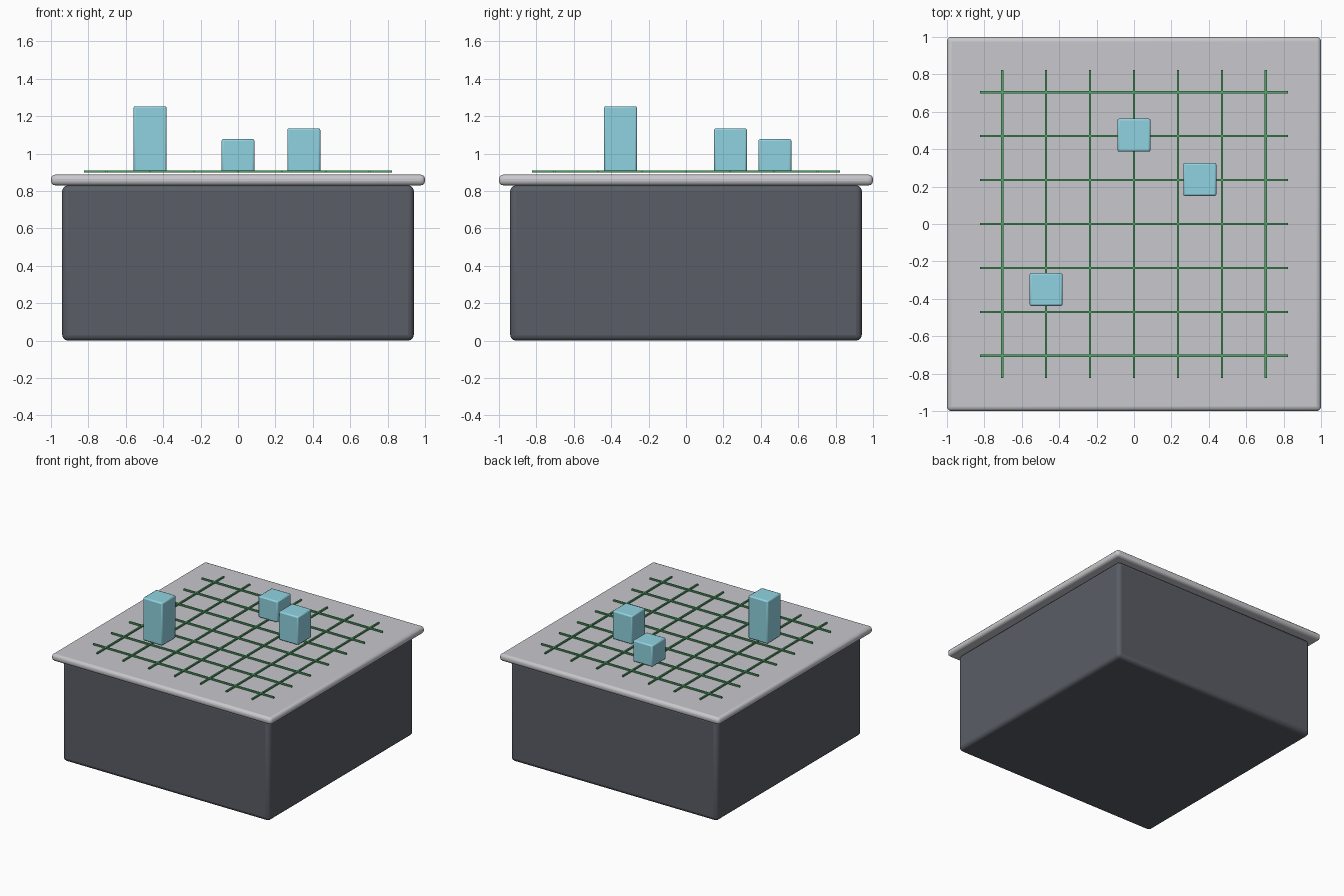
import bpy

if "Cube" in bpy.data.objects:
    bpy.data.objects.remove(bpy.data.objects["Cube"])


def material(name, rgb):
    m = bpy.data.materials.new(name)
    m.diffuse_color = (*rgb, 1)
    m.use_nodes = True
    m.node_tree.nodes["Principled BSDF"].inputs["Base Color"].default_value = m.diffuse_color
    return m


def block(name, center_xy, size_xy, z0, z1, mat, bevel=0.0, segments=3):
    """Box between two heights with rounded edges."""
    bpy.ops.mesh.primitive_cube_add(size=1, location=(*center_xy, (z0 + z1) / 2))
    ob = bpy.context.object
    ob.name = name
    ob.scale = (*size_xy, z1 - z0)
    bpy.ops.object.transform_apply(location=False, rotation=False, scale=True)
    ob.data.materials.append(mat)
    if bevel:
        mod = ob.modifiers.new("rounded_edges", 'BEVEL')
        mod.width = bevel
        mod.segments = segments
        bpy.ops.object.shade_smooth_by_angle()
    return ob


dark = material("dark_grey", (0.10, 0.11, 0.13))
light = material("light_grey", (0.58, 0.58, 0.61))
green = material("green", (0.08, 0.38, 0.14))
blue = material("light_blue", (0.28, 0.65, 0.75))

# Table body and overhanging top plate
block("table_base", (0, 0), (1.88, 1.88), 0.0, 0.83, dark, 0.03)
block("table_top", (0, 0), (2.0, 2.0), 0.83, 0.887, light, 0.023)

# Grid of thin bars just above the plate
for i in range(-3, 4):
    p = i * 0.235
    block(f"grid_bar_along_y_{i + 4}", (p, 0), (0.012, 1.645), 0.898, 0.91, green)
    block(f"grid_bar_along_x_{i + 4}", (0, p), (1.645, 0.012), 0.898, 0.91, green)

# Blocks standing on the grid
blocks = [("tall_block", -0.47, -0.35, 1.253),
          ("short_block", 0.0, 0.475, 1.077),
          ("medium_block", 0.352, 0.238, 1.135)]
for name, x, y, top in blocks:
    block(name, (x, y), (0.177, 0.177), 0.902, top, blue, 0.01, 2)
